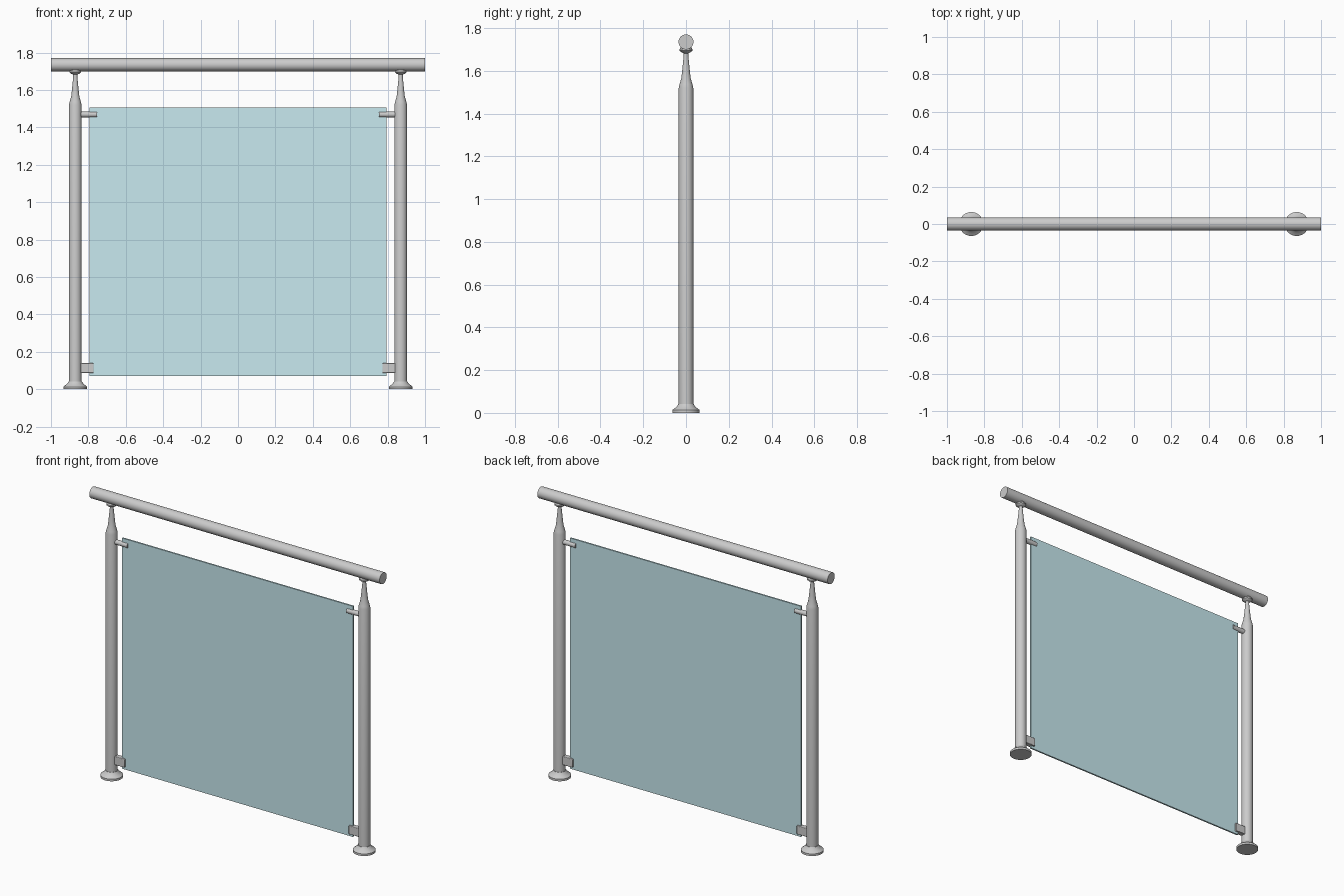
import bpy, math
from mathutils import Matrix

if "Cube" in bpy.data.objects:
    bpy.data.objects.remove(bpy.data.objects["Cube"])

SEG = 40
POST_X = 0.87


def finish(name, verts, faces, smooth=True):
    mesh = bpy.data.meshes.new(name)
    mesh.from_pydata(verts, [], faces)
    ob = bpy.data.objects.new(name, mesh)
    bpy.context.collection.objects.link(ob)
    if smooth:
        bpy.ops.object.select_all(action='DESELECT')
        ob.select_set(True)
        bpy.context.view_layer.objects.active = ob
        bpy.ops.object.shade_smooth_by_angle(angle=math.radians(35))
    return ob


def lathe(name, profile, matrix):
    """Solid of revolution about z from (radius, height) points, with flat caps."""
    verts, faces = [], []
    for r, z in profile:
        for i in range(SEG):
            a = 2 * math.pi * i / SEG
            verts.append((r * math.cos(a), r * math.sin(a), z))
    for k in range(len(profile) - 1):
        for i in range(SEG):
            j = (i + 1) % SEG
            faces.append((k * SEG + i, k * SEG + j, (k + 1) * SEG + j, (k + 1) * SEG + i))
    faces.append(tuple(reversed(range(SEG))))
    faces.append(tuple(range((len(profile) - 1) * SEG, len(profile) * SEG)))
    ob = finish(name, verts, faces)
    ob.data.transform(matrix)
    return ob


def box(name, center, size, bevel=0.0):
    bpy.ops.mesh.primitive_cube_add(size=1, location=center)
    ob = bpy.context.object
    ob.name = name
    ob.scale = size
    bpy.ops.object.transform_apply(location=False, rotation=False, scale=True)
    if bevel:
        mod = ob.modifiers.new("bevel", 'BEVEL')
        mod.width = bevel
        mod.segments = 3
        bpy.ops.object.shade_smooth_by_angle(angle=math.radians(35))
    return ob


ALONG_X = Matrix.Rotation(math.pi / 2, 4, 'Y')

# Handrail
lathe("handrail", [(0.035, -1), (0.035, 1)], Matrix.Translation((0, 0, 1.735)) @ ALONG_X)

# Profiles for the post, its floor flange and the saddle under the rail
post = [(0.034, 0.0), (0.034, 1.52), (0.030, 1.537), (0.022, 1.565),
        (0.018, 1.60), (0.014, 1.64), (0.011, 1.67), (0.011, 1.71)]
flange = [(0.064, 0.0), (0.064, 0.013), (0.056, 0.020), (0.044, 0.028), (0.036, 0.042)]
saddle = [(0.011, 1.682), (0.022, 1.687), (0.030, 1.694), (0.030, 1.702), (0.022, 1.712)]

for side, s in (("left", -1), ("right", 1)):
    at = Matrix.Translation((s * POST_X, 0, 0))
    lathe(side + "_post", post, at)
    lathe(side + "_floor_flange", flange, at)
    lathe(side + "_rail_saddle", saddle, at)

    # Round upper clamp and block lower clamp holding the glass
    lathe(side + "_upper_clamp", [(0.015, -0.045), (0.015, 0.045)],
          Matrix.Translation((s * 0.80, 0, 1.469)) @ ALONG_X)
    box(side + "_lower_clamp", (s * 0.809, 0, 0.113), (0.074, 0.032, 0.053), 0.004)

# Glass panel
glass = box("glass_panel", (0, 0, 0.789), (1.59, 0.01, 1.436))
mat = bpy.data.materials.new("glass_blue")
mat.diffuse_color = (0.58, 0.82, 0.87, 1)
mat.use_nodes = True
mat.node_tree.nodes["Principled BSDF"].inputs["Base Color"].default_value = mat.diffuse_color
glass.data.materials.append(mat)
